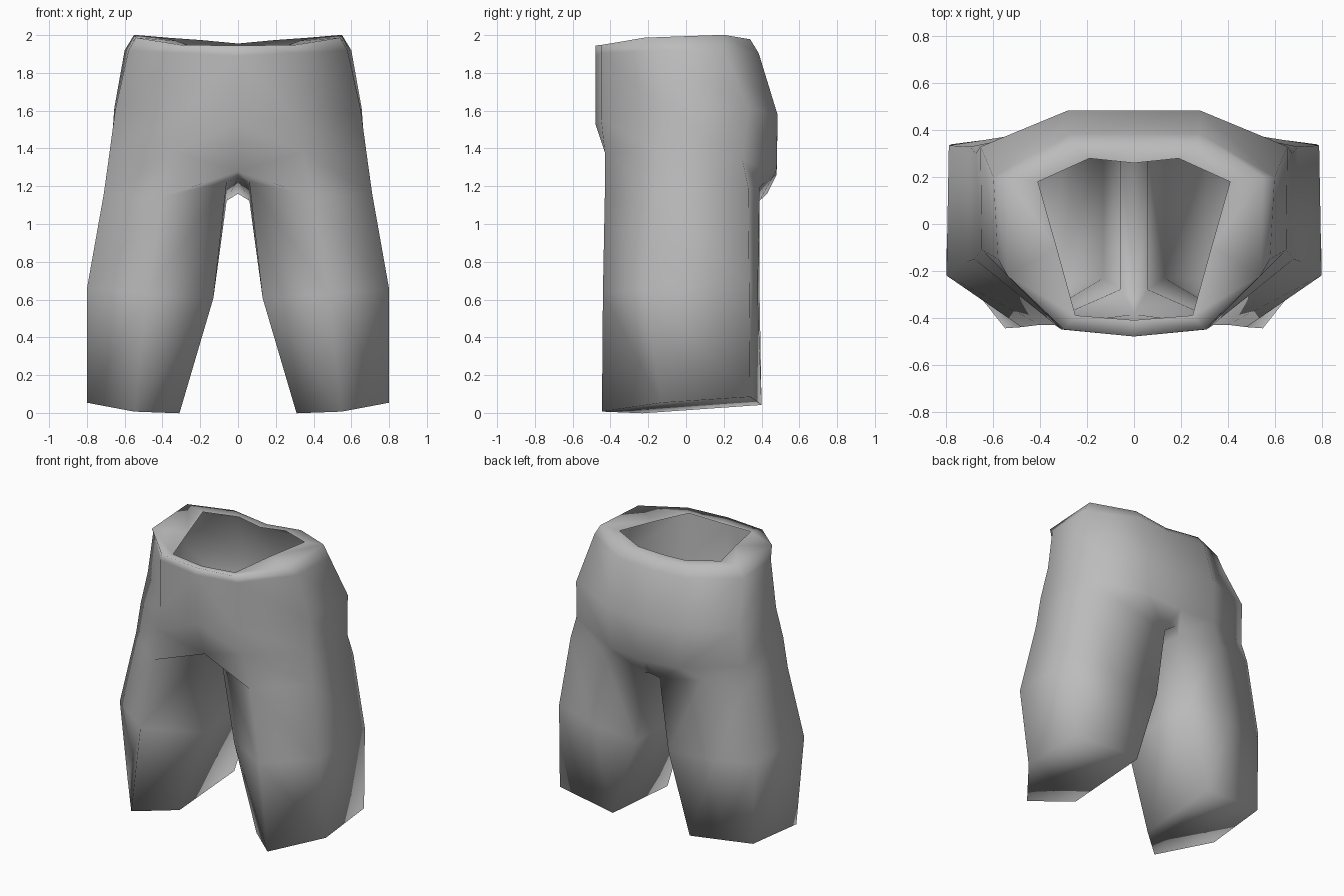
import bpy
import bmesh

# Remove the default cube
cube = bpy.data.objects.get("Cube")
if cube:
    bpy.data.objects.remove(cube, do_unlink=True)


def make_material(name, colour):
    mat = bpy.data.materials.new(name)
    mat.use_nodes = True
    mat.diffuse_color = colour
    shader = next(n for n in mat.node_tree.nodes if n.type == "BSDF_PRINCIPLED")
    shader.inputs["Base Color"].default_value = colour
    shader.inputs["Roughness"].default_value = 0.8
    return mat


def add_ring(bm, height, tilt_x, tilt_y, points):
    """Cross-section on a tilted plane; a third value lifts a point off it."""
    return [bm.verts.new((x, y, height + tilt_x * x + tilt_y * y + sum(lift)))
            for x, y, *lift in points]


def bridge(bm, upper, lower, closed=False):
    """Join two cross-sections with quads."""
    count = len(upper)
    for i in range(count if closed else count - 1):
        j = (i + 1) % count
        bm.faces.new((upper[i], lower[i], lower[j], upper[j]))


bm = bmesh.new()

# Hip sections of one half: front centre, front, side front, side back, back, back centre
hip_sections = [
    # inner edge of the waist opening
    add_ring(bm, 1.945, 0.09, 0.04, [(0, -.41), (.25, -.39, -.01), (.33, -.1), (.41, .18), (.19, .28), (0, .26)]),
    # crest of the waistband
    add_ring(bm, 1.95, 0.09, 0.01, [(0, -.48), (.3, -.45, -.025), (.54, -.22, -.01), (.55, .2), (.27, .34), (0, .33)]),
    # below the waistband
    add_ring(bm, 1.89, 0.05, 0, [(0, -.48), (.31, -.45), (.58, -.15), (.6, .2), (.28, .385), (0, .385)]),
    # fullest part of the seat
    add_ring(bm, 1.54, 0.1, 0.02, [(0, -.48), (.31, -.45), (.65, -.11), (.655, .33), (.28, .485), (0, .485)]),
    # fold under the seat
    add_ring(bm, 1.31, 0.08, -0.1, [(0, -.385, -.07), (.34, -.43), (.68, -.15), (.675, .3), (.28, .48), (0, .48)]),
]
for upper, lower in zip(hip_sections, hip_sections[1:]):
    bridge(bm, upper, lower)

# Leg sections: inner front, front, side front, side back, back, inner back
leg_sections = [
    add_ring(bm, 1.12, 0.06, 0, [(.06, -.28, .1), (.4, -.43), (.71, -.16), (.7, .33, .03), (.4, .39, .05), (.06, .39)]),
    add_ring(bm, 0.6, 0.07, 0, [(.13, -.23), (.48, -.44), (.8, -.22), (.79, .335, .02), (.5, .38), (.13, .39)]),
    add_ring(bm, -0.017, 0.1, 0.07, [(.31, -.23), (.55, -.445), (.8, -.13), (.78, .34), (.55, .37), (.31, .4)]),
]
for upper, lower in zip(leg_sections, leg_sections[1:]):
    bridge(bm, upper, lower, closed=True)
bm.faces.new(leg_sections[-1])

# Join the hip to the leg and close the crotch
hip, thigh = hip_sections[-1], leg_sections[0]
bridge(bm, hip, thigh)
crotch_front = bm.verts.new((0, -.29, 1.24))
crotch_back = bm.verts.new((0, .43, 1.16))
bm.faces.new((hip[0], crotch_front, thigh[0]))
bm.faces.new((hip[-1], thigh[-1], crotch_back))
bm.faces.new((crotch_front, crotch_back, thigh[-1], thigh[0]))

bmesh.ops.recalc_face_normals(bm, faces=bm.faces)
for face in bm.faces:
    face.smooth = True

mesh = bpy.data.meshes.new("shorts")
bm.to_mesh(mesh)
bm.free()
mesh.materials.append(make_material("plain grey", (0.5, 0.5, 0.5, 1)))
shorts = bpy.data.objects.new("shorts", mesh)
bpy.context.collection.objects.link(shorts)

# Mirror the half across the centre line
mirror = shorts.modifiers.new("other_half", "MIRROR")
mirror.use_clip = True
mirror.merge_threshold = 0.001
